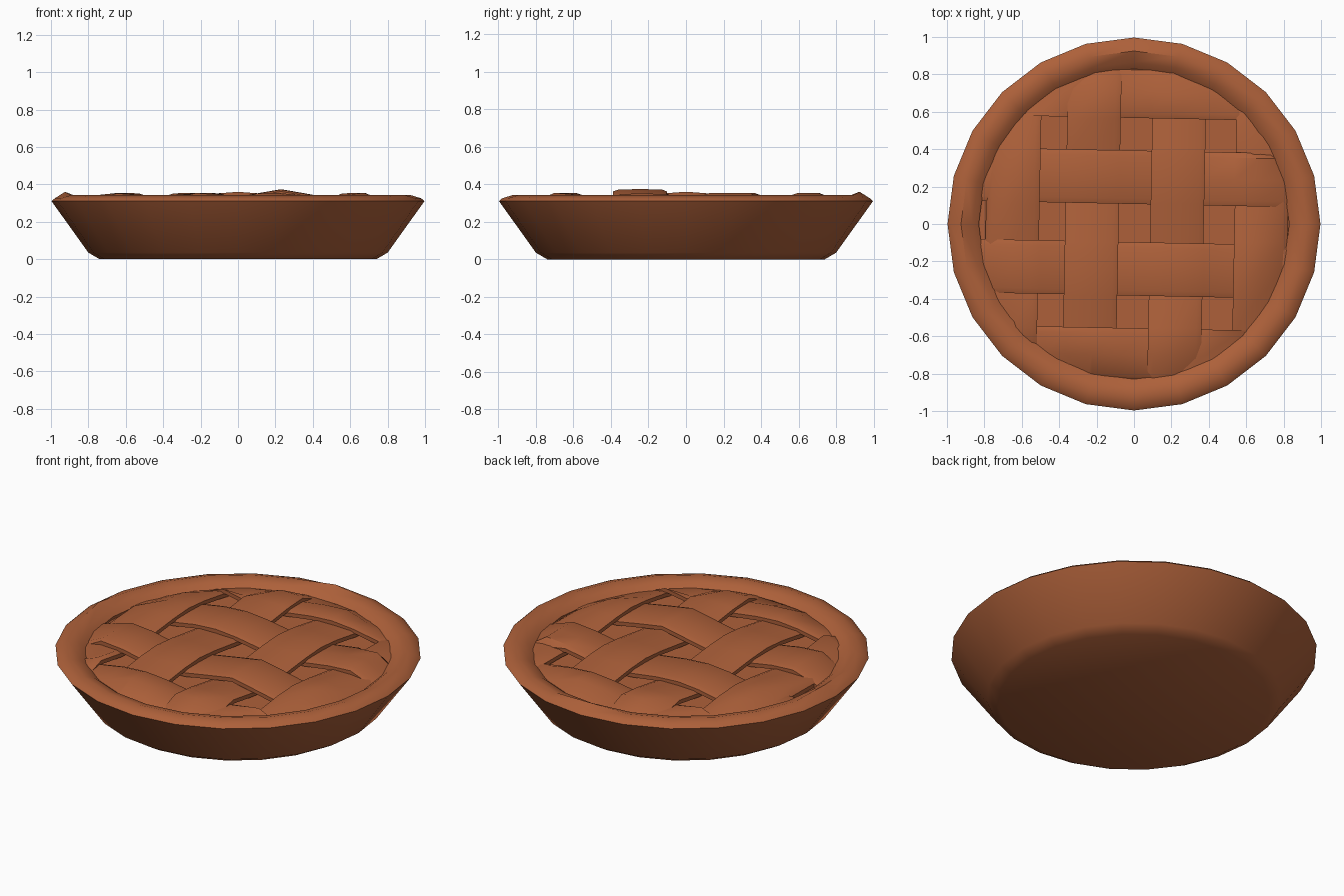
import bpy, bmesh, math

if "Cube" in bpy.data.objects:
    bpy.data.objects.remove(bpy.data.objects["Cube"])

crust = bpy.data.materials.new("baked crust brown")
crust.diffuse_color = (0.42, 0.118, 0.042, 1)
crust.use_nodes = True
crust.node_tree.nodes["Principled BSDF"].inputs["Base Color"].default_value = crust.diffuse_color


def finish(bm, name, angle=40):
    bmesh.ops.remove_doubles(bm, verts=bm.verts, dist=0.0005)
    bmesh.ops.recalc_face_normals(bm, faces=bm.faces)
    me = bpy.data.meshes.new(name)
    bm.to_mesh(me)
    bm.free()
    me.materials.append(crust)
    ob = bpy.data.objects.new(name, me)
    bpy.context.collection.objects.link(ob)
    bpy.ops.object.select_all(action='DESELECT')
    ob.select_set(True)
    bpy.context.view_layer.objects.active = ob
    bpy.ops.object.shade_smooth_by_angle(angle=math.radians(angle))
    return ob


def lathe(profile, name, sides=24, bumps=()):
    """Revolve (radius, z) points; bumps lift the upper rim at given angles."""
    bm = bmesh.new()
    rings = []
    for r, z in profile:
        ring = []
        for i in range(sides):
            a = 2 * math.pi * i / sides
            lift = 0.018 if i in bumps and z > 0.33 else 0
            ring.append(bm.verts.new((r * math.cos(a), r * math.sin(a), z + lift)))
        rings.append(ring)
    for a, b in zip(rings, rings[1:]):
        for i in range(sides):
            j = (i + 1) % sides
            bm.faces.new((a[i], a[j], b[j], b[i]))
    bm.faces.new(rings[0])
    bm.faces.new(rings[-1])
    return finish(bm, name)


# Pie shell: base, sloping side, rounded rim, and filling floor
lathe([(0.74, 0.0), (0.80, 0.035), (0.997, 0.31), (0.98, 0.325), (0.925, 0.342),
       (0.865, 0.325), (0.83, 0.298), (0.84, 0.275)], "pie_shell", bumps=(6, 12))

# Woven lattice
V_POS = [-0.65, -0.225, 0.23, 0.68]     # strips running along y
H_POS = [0.71, 0.25, -0.24, -0.70]      # strips running along x
HALF, RADIUS = 0.143, 0.85
HIGH, LOW, THICK = 0.354, 0.308, 0.035


def strip(name, centre, crossings, over, peak=None, skew=0.0):
    ts = [-0.9, 0.9]
    for c in crossings:
        ts += [c - HALF, c, c + HALF]
    ts.sort()

    def height(t):
        k = min(range(4), key=lambda n: abs(crossings[n] - t))
        d = abs(crossings[k] - t)
        s = math.cos(math.pi * min(d, 0.25) / 0.45)
        mid, amp = (HIGH + LOW) / 2, (HIGH - LOW) / 2
        z = mid + (amp if over[k] else -amp) * s
        if k == peak:
            z += 0.02 * max(0, 1 - d / 0.2)
        return z

    section = [(-1, -THICK), (-1, -0.012), (-0.8, -0.002), (0, 0),
               (0.8, -0.002), (1, -0.012), (1, -THICK)]
    bm = bmesh.new()
    rows = []
    for t in ts:
        row = []
        for u, dz in section:
            lane = max(-RADIUS + 0.02, min(RADIUS - 0.02, centre + u * HALF))
            lim = math.sqrt(RADIUS ** 2 - lane ** 2)
            tt = max(-lim, min(lim, t))
            z = height(tt)
            r = math.hypot(tt, lane)
            if r > 0.78:                    # tuck ends under the rim
                z = min(z, 0.318 - 0.3 * (r - 0.78))
            lane += skew * tt
            p = (tt, lane) if name.startswith("cross") else (lane, tt)
            row.append(bm.verts.new((p[0], p[1], z + dz)))
        rows.append(row)
    n = len(section)
    for a, b in zip(rows, rows[1:]):
        for i in range(n):
            j = (i + 1) % n
            bm.faces.new((a[i], a[j], b[j], b[i]))
    bmesh.ops.remove_doubles(bm, verts=bm.verts, dist=0.0005)
    bmesh.ops.dissolve_degenerate(bm, dist=0.0005, edges=bm.edges)
    finish(bm, name, 35)


for i, x in enumerate(V_POS):
    strip(f"long_strip_{i + 1}", x, H_POS, [(i + j) % 2 == 1 for j in range(4)], skew=0.02)
for j, y in enumerate(H_POS):
    strip(f"cross_strip_{j + 1}", y, V_POS, [(i + j) % 2 == 0 for i in range(4)],
          peak=2 if j == 2 else None, skew=-0.02)
